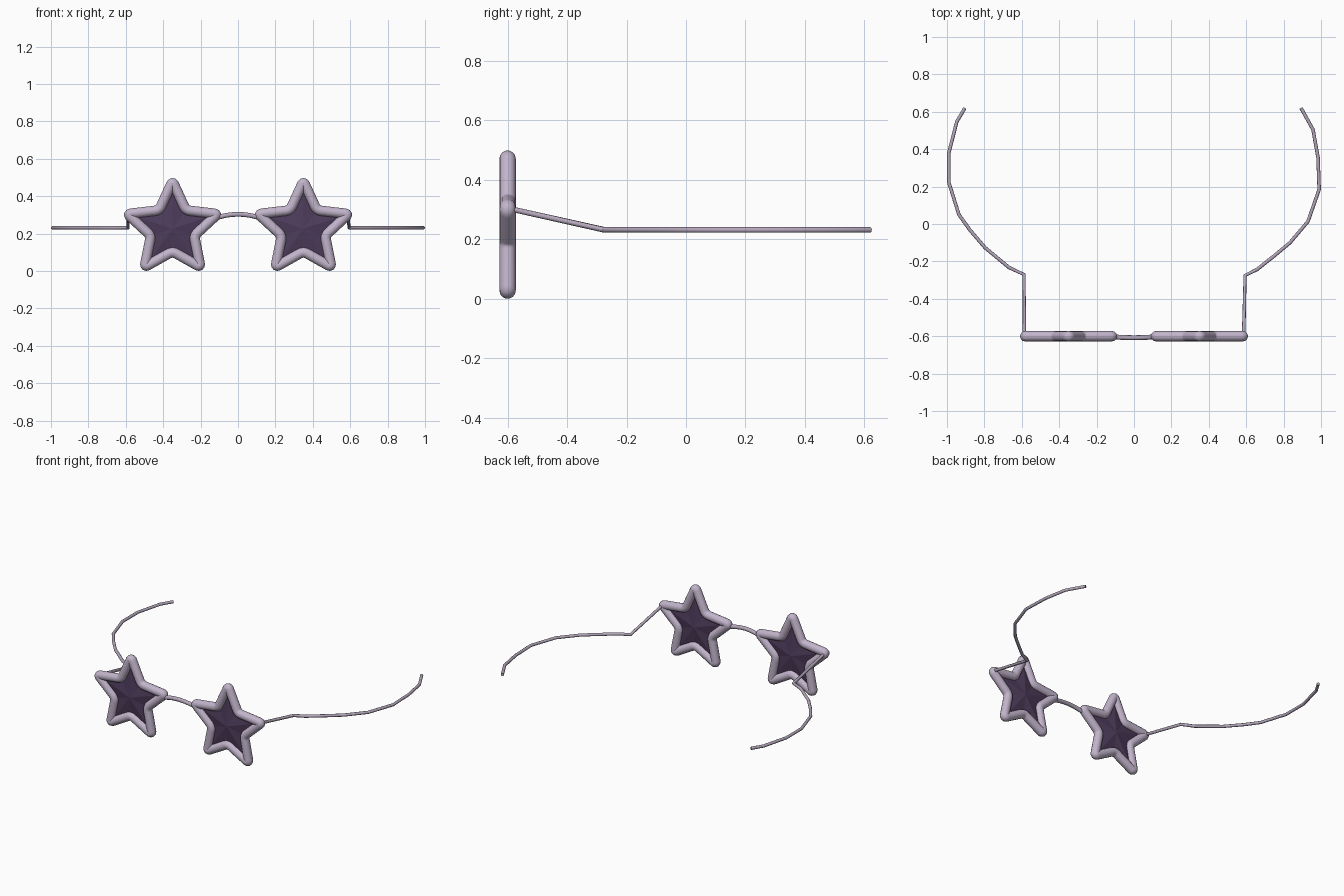
import bpy, bmesh, math
from mathutils import Vector

if "Cube" in bpy.data.objects:
    bpy.data.objects.remove(bpy.data.objects["Cube"])

Y = -0.6                 # plane of the lenses
CX, CZ = 0.35, 0.226     # lens centre


def material(name, rgb):
    m = bpy.data.materials.new(name)
    m.diffuse_color = (*rgb, 1)
    m.use_nodes = True
    m.node_tree.nodes["Principled BSDF"].inputs["Base Color"].default_value = m.diffuse_color
    return m


FRAME = material("lilac_frame", (0.54, 0.46, 0.60))
WIRE = material("lilac_wire", (0.46, 0.39, 0.50))
LENS = material("dark_lens", (0.075, 0.045, 0.105))


def star(cx, outer, inner):
    """Ten star corners in the lens plane, first one at the top."""
    pts = []
    for i in range(10):
        a, r = i * math.pi / 5, inner if i % 2 else outer
        pts.append(Vector((cx + r * math.sin(a), Y, CZ + r * math.cos(a))))
    return pts


def rounded(pts, cuts, steps=6):
    """Replace every corner of a closed path by a small arc."""
    out = []
    for i, p in enumerate(pts):
        d = cuts[i % 2]
        a = p + (pts[i - 1] - p).normalized() * d
        b = p + (pts[(i + 1) % len(pts)] - p).normalized() * d
        for k in range(steps + 1):
            t = k / steps
            out.append(a * (1 - t) ** 2 + p * 2 * t * (1 - t) + b * t * t)
    return out


def tube(name, pts, radius, mat, closed=False, res=3):
    cu = bpy.data.curves.new(name + "_path", 'CURVE')
    cu.dimensions = '3D'
    cu.bevel_depth, cu.bevel_resolution = radius, res
    cu.use_fill_caps = not closed
    sp = cu.splines.new('POLY')
    sp.points.add(len(pts) - 1)
    for q, p in zip(sp.points, pts):
        q.co = (*p, 1)
    sp.use_cyclic_u = closed
    tmp = bpy.data.objects.new(name + "_path", cu)
    bpy.context.collection.objects.link(tmp)
    dg = bpy.context.evaluated_depsgraph_get()
    me = bpy.data.meshes.new_from_object(tmp.evaluated_get(dg))
    bpy.data.objects.remove(tmp)
    me.name = name
    me.materials.clear()
    me.materials.append(mat)
    ob = bpy.data.objects.new(name, me)
    bpy.context.collection.objects.link(ob)
    bpy.context.view_layer.objects.active = ob
    bpy.ops.object.select_all(action='DESELECT')
    ob.select_set(True)
    bpy.ops.object.shade_smooth_by_angle(angle=math.radians(50))
    return ob


def lens(name, cx):
    bm = bmesh.new()
    rim = [bm.verts.new(p) for p in star(cx, 0.245, 0.125)]
    for dy in (-0.02, 0.02):
        c = bm.verts.new((cx, Y + dy, CZ))
        for i in range(10):
            bm.faces.new((rim[i - 1], rim[i], c))
    bmesh.ops.recalc_face_normals(bm, faces=bm.faces)
    me = bpy.data.meshes.new(name)
    bm.to_mesh(me)
    bm.free()
    me.materials.append(LENS)
    bpy.context.collection.objects.link(bpy.data.objects.new(name, me))


# Star rims and faceted lenses
for side, s in (("left", -1), ("right", 1)):
    tube(side + "_star_rim", rounded(star(s * CX, 0.255, 0.122), (0.0225, 0.025)),
         0.0275, FRAME, closed=True, res=5)
    lens(side + "_lens", s * CX)

# Nose bridge
tube("nose_bridge", [(x, Y - 0.008 * (1 - (x / 0.14) ** 2), 0.303 - 0.028 * (x / 0.14) ** 2)
                     for x in [-0.14 + 0.035 * i for i in range(9)]], 0.013, WIRE)

# Temple arms: slope down to the hinge bend, then a level curve round the head
arms = {
    "left_arm": [(-0.588, -0.27), (-0.668, -0.233), (-0.797, -0.126), (-0.875, -0.035),
                 (-0.936, 0.05), (-0.99, 0.222), (-0.99, 0.38), (-0.947, 0.548), (-0.904, 0.62)],
    "right_arm": [(0.594, -0.275), (0.658, -0.243), (0.75, -0.17), (0.834, -0.1),
                  (0.93, 0.013), (0.99, 0.185), (0.984, 0.355), (0.957, 0.505), (0.893, 0.62)],
}
for name, pts in arms.items():
    x0 = math.copysign(0.586, pts[0][0])
    tube(name, [(x0, Y, 0.304)] + [(x, y, 0.231) for x, y in pts], 0.0095, WIRE)
